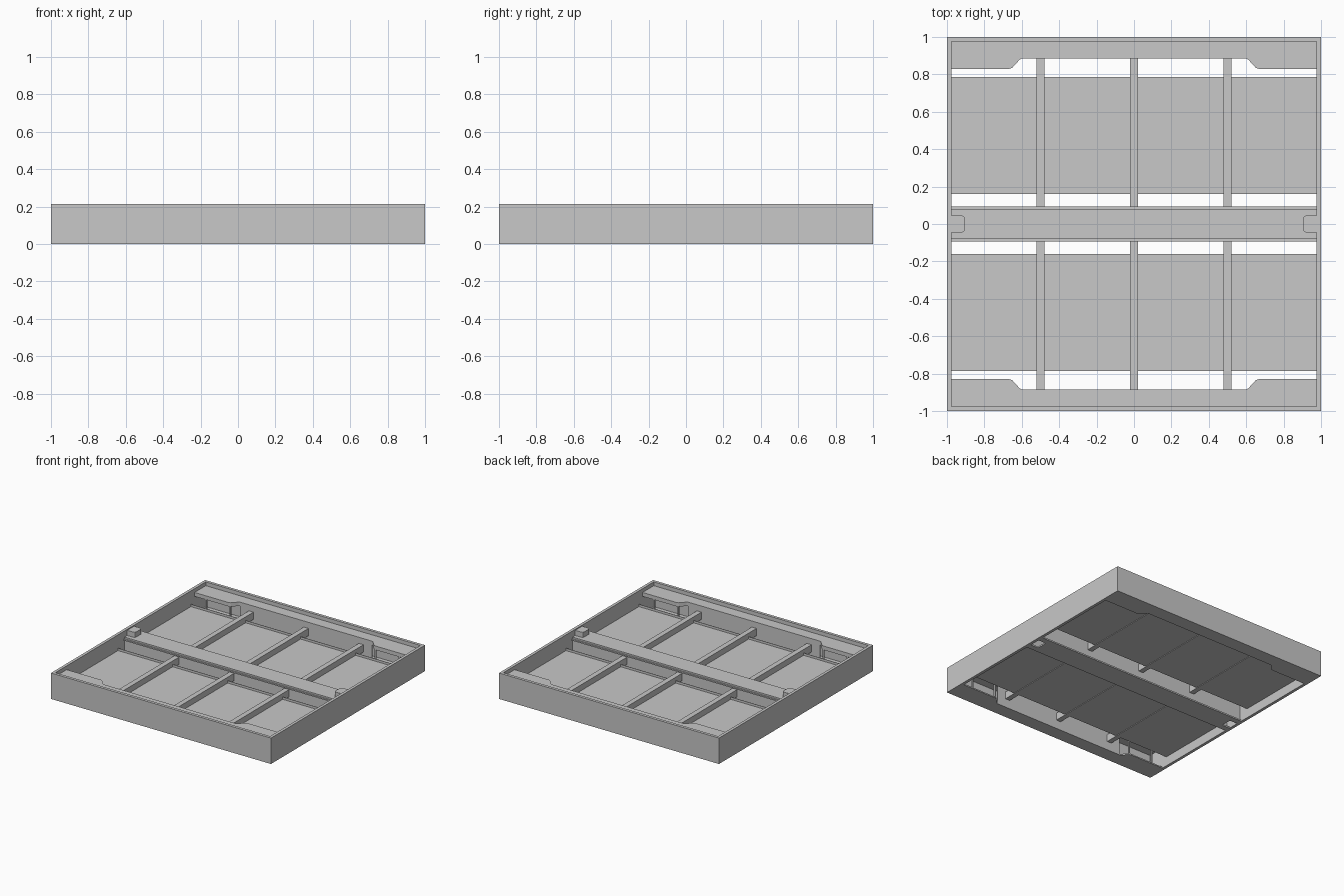
import bpy, bmesh

cube = bpy.data.objects.get("Cube")
if cube:
    bpy.data.objects.remove(cube, do_unlink=True)

grey = bpy.data.materials.new("plain grey")
grey.use_nodes = True
COLOUR = (0.58, 0.58, 0.58, 1)
grey.diffuse_color = COLOUR
grey.node_tree.nodes["Principled BSDF"].inputs["Base Color"].default_value = COLOUR


def prism(name, outline, z0, z1):
    """Extrude a flat outline upward from z0 to z1."""
    bm = bmesh.new()
    face = bm.faces.new([bm.verts.new((x, y, z0)) for x, y in outline])
    ext = bmesh.ops.extrude_face_region(bm, geom=[face])
    for v in ext["geom"]:
        if isinstance(v, bmesh.types.BMVert):
            v.co.z = z1
    bmesh.ops.recalc_face_normals(bm, faces=bm.faces)
    mesh = bpy.data.meshes.new(name)
    bm.to_mesh(mesh)
    bm.free()
    mesh.materials.append(grey)
    obj = bpy.data.objects.new(name, mesh)
    bpy.context.collection.objects.link(obj)
    return obj


def box(name, x0, x1, y0, y1, z0, z1):
    return prism(name, [(x0, y0), (x1, y0), (x1, y1), (x0, y1)], z0, z1)


H, IN = 0.213, 0.976

# Outer frame
for s, side in ((-1, "front"), (1, "back")):
    box(side + "_wall", -1, 1, s * IN, s, 0, H)
for s, side in ((-1, "right"), (1, "left")):
    box(side + "_wall", s * IN, s, -IN, IN, 0, H)

# Rounded outline shared by the end blocks and the notches below them
half = [(IN, 0.045), (0.92, 0.045), (0.909, 0.04), (0.905, 0.03)]
tongue = half + [(x, -y) for x, y in reversed(half)]
for s, side in ((-1, "right"), (1, "left")):
    prism(side + "_end_block", [(s * x, y) for x, y in tongue], 0.16, 0.205)

# Central beam: hollow, with a stepped lid and a notched foot
box("beam_top", -IN, IN, -0.08, 0.08, 0.148, 0.163)
box("beam_lid_flange", -IN, IN, -0.093, 0.093, 0.14, 0.15)
for s, side in ((-1, "front"), (1, "back")):
    box(side + "_beam_side", -IN, IN, s * 0.072, s * 0.08, 0, 0.145)
foot = [(IN, 0.093)] + tongue + [(IN, -0.093)]
prism("beam_foot", foot + [(-x, -y) for x, y in foot], 0, 0.012)

# Inner edge of the shelves, stepping back in the middle
edge = [(IN, 0.83), (0.665, 0.83), (0.65, 0.836), (0.612, 0.878), (0.6, 0.885)]
edge += [(-x, y) for x, y in reversed(edge)]

for s, side in ((-1, "front"), (1, "back")):
    shelf = [(x, s * y) for x, y in edge + [(-IN, IN), (IN, IN)]]
    lip = edge + [(x, y + 0.005) for x, y in reversed(edge)]
    prism(side + "_top_shelf", shelf, 0.174, 0.182)
    prism(side + "_shelf_lip", [(x, s * y) for x, y in lip], 0.15, 0.182)
    prism(side + "_bottom_shelf", shelf, 0, 0.01)
    box(side + "_shelf_web", -0.6, 0.6, s * 0.885, s * 0.89, 0, 0.18)

    # Posts between the two shelves
    for x in (-0.88, -0.66, 0.66, 0.88):
        box(side + "_post", x - 0.006, x + 0.006, s * 0.838, s * 0.85, 0, 0.175)

    # Panel with thin upturned edges
    box(side + "_panel", -IN, IN, s * 0.161, s * 0.785, 0.077, 0.084)
    for y in (0.161, 0.782):
        box(side + "_panel_lip", -IN, IN, s * y, s * (y + 0.003), 0.077, 0.103)

    # Cross bars from beam to shelf
    for x in (-0.5, 0, 0.5):
        box(side + "_cross_bar", x - 0.021, x + 0.021, s * 0.08, s * 0.886, 0.072, 0.132)
